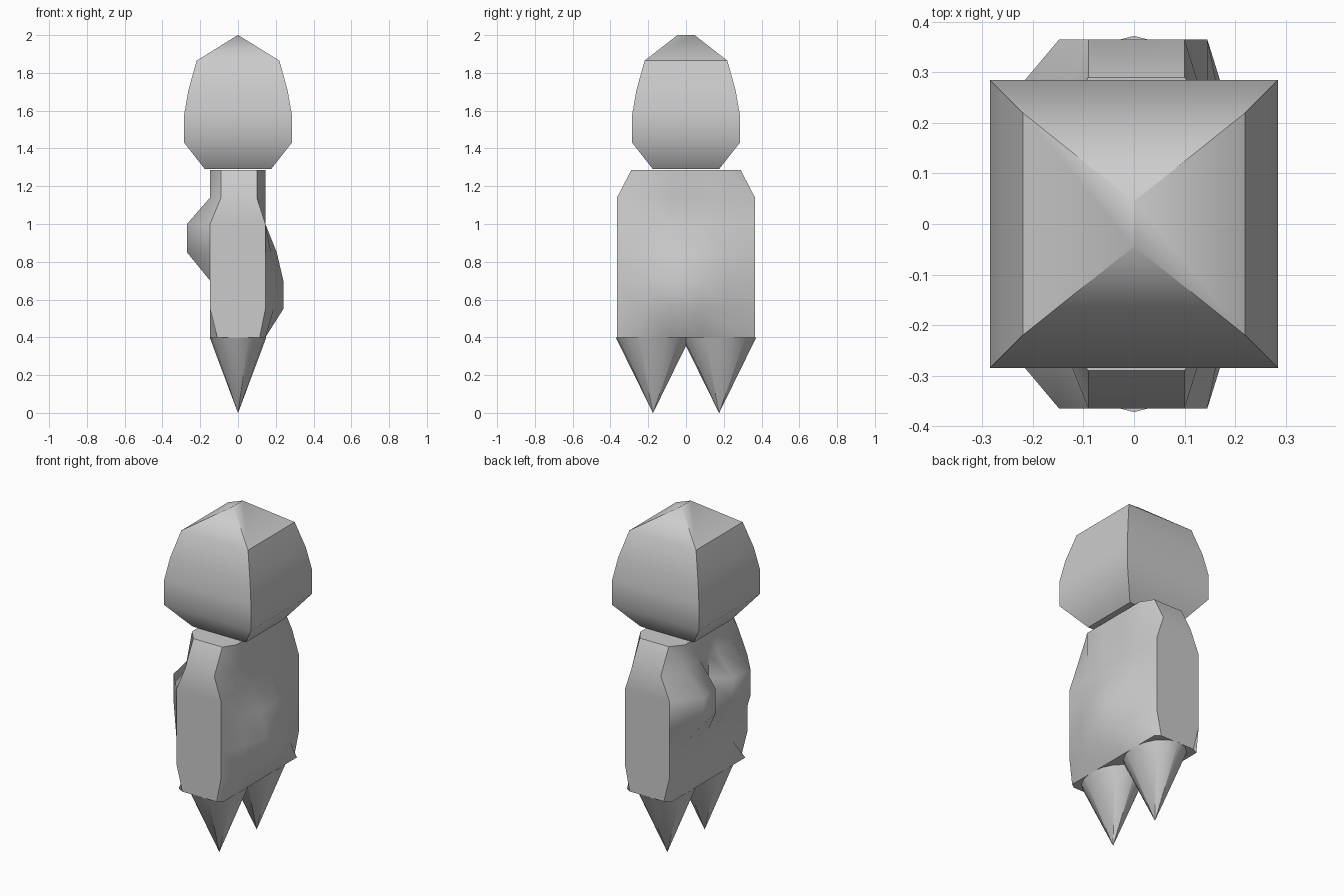
import bpy, bmesh, math

if "Cube" in bpy.data.objects:
    bpy.data.objects.remove(bpy.data.objects["Cube"])


def loft(name, rings, angle):
    """Skin a stack of equal-length rings, cap both ends, shade by angle."""
    bm = bmesh.new()
    loops = [[bm.verts.new(p) for p in ring] for ring in rings]
    n = len(loops[0])
    for a, b in zip(loops, loops[1:]):
        for i in range(n):
            j = (i + 1) % n
            bm.faces.new((a[i], a[j], b[j], b[i]))
    bm.faces.new(loops[0])
    bm.faces.new(loops[-1])
    bmesh.ops.remove_doubles(bm, verts=bm.verts, dist=0.0005)
    bmesh.ops.recalc_face_normals(bm, faces=bm.faces)
    mesh = bpy.data.meshes.new(name)
    bm.to_mesh(mesh)
    bm.free()
    ob = bpy.data.objects.new(name, mesh)
    bpy.context.collection.objects.link(ob)
    bpy.ops.object.select_all(action='DESELECT')
    ob.select_set(True)
    bpy.context.view_layer.objects.active = ob
    bpy.ops.object.shade_smooth_by_angle(angle=math.radians(angle))
    return ob


# Head: square rings rising to a short ridge
def square(hx, hy, z):
    return [(-hx, -hy, z), (hx, -hy, z), (hx, hy, z), (-hx, hy, z)]


head_profile = [(0.175, 1.29), (0.285, 1.43), (0.285, 1.58),
                (0.262, 1.71), (0.219, 1.865)]
head_rings = [square(h, h, z) for h, z in head_profile]
head_rings.append(square(0.001, 0.045, 2.0))
loft("head", head_rings, 40)

# Torso rows: z, half widths in y, chest depths, back depths (outer to centre)
torso_rows = [
    (0.40, (0.365, 0.345, 0.08), (0.11, 0.148, 0.148, 0.148), (0.115, 0.145, 0.145)),
    (0.55, (0.365, 0.22, 0.08), (0.148, 0.148, 0.148, 0.148), (0.145, 0.19, 0.24)),
    (0.70, (0.365, 0.22, 0.08), (0.148, 0.148, 0.148, 0.148), (0.145, 0.19, 0.24)),
    (0.85, (0.365, 0.22, 0.08), (0.148, 0.27, 0.25, 0.148), (0.145, 0.175, 0.205)),
    (1.00, (0.365, 0.22, 0.08), (0.148, 0.27, 0.25, 0.148), (0.145, 0.145, 0.145)),
    (1.14, (0.365, 0.22, 0.08), (0.09, 0.148, 0.148, 0.148), (0.10, 0.145, 0.145)),
    (1.285, (0.29, 0.22, 0.08), (0.09, 0.148, 0.148, 0.148), (0.10, 0.145, 0.145)),
]
torso_rings = []
for z, ys, chest, back in torso_rows:
    cols = list(ys) + [0.0]
    front = [(-x, -y, z) for x, y in zip(chest, cols)]
    front += [(x, -y, z) for x, y, z in reversed(front[:-1])]
    rear = [(x, y, z) for x, y in zip(back, ys)]
    rear += [(x, -y, z) for x, y, z in reversed(rear)]
    torso_rings.append(front + rear)
loft("torso", torso_rings, 46)

# Legs: tapered cones with the point down
for side, name in ((-1, "leg_a"), (1, "leg_b")):
    def leg_ring(r, z):
        return [(0.15 * r * math.cos(a), side * 0.175 + 0.197 * r * math.sin(a), z)
                for a in (i * math.tau / 16 for i in range(16))]
    loft(name, [leg_ring(0.004, 0.0), leg_ring(1, 0.40)], 50)
